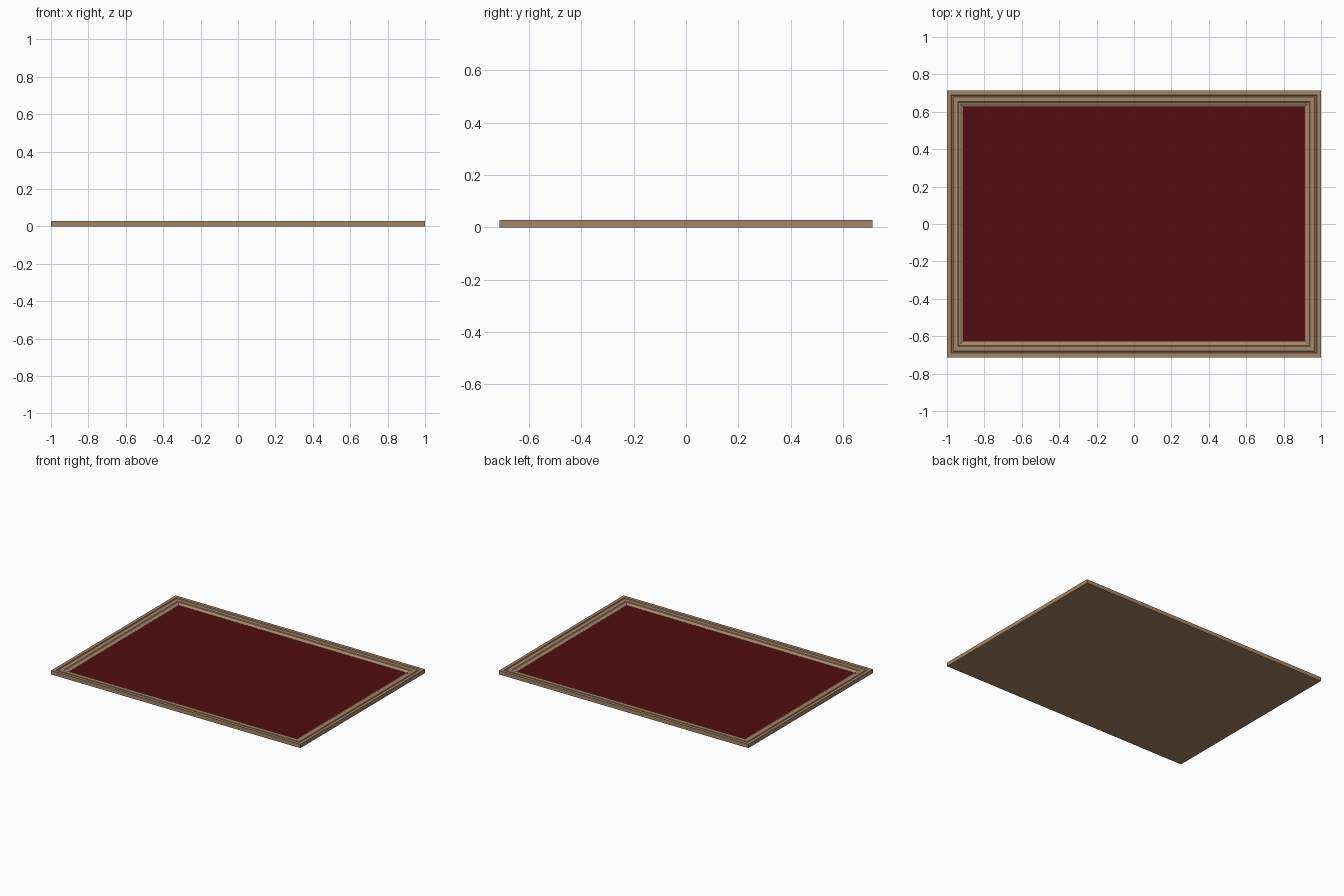
import bpy, bmesh

if "Cube" in bpy.data.objects:
    bpy.data.objects.remove(bpy.data.objects["Cube"], do_unlink=True)

HALF_X, HALF_Y = 1.0, 0.713


def material(name, colour):
    m = bpy.data.materials.new(name)
    m.use_nodes = True
    m.diffuse_color = colour
    m.node_tree.nodes["Principled BSDF"].inputs["Base Color"].default_value = colour
    return m


def rectangle(bm, inset, z):
    x, y = HALF_X - inset, HALF_Y - inset
    return [bm.verts.new((sx * x, sy * y, z))
            for sx, sy in ((-1, -1), (1, -1), (1, 1), (-1, 1))]


def finish(bm, name, mat):
    bmesh.ops.recalc_face_normals(bm, faces=bm.faces)
    mesh = bpy.data.meshes.new(name)
    bm.to_mesh(mesh)
    bm.free()
    mesh.materials.append(mat)
    obj = bpy.data.objects.new(name, mesh)
    bpy.context.collection.objects.link(obj)
    return obj


wood = material("tan wood", (0.38, 0.235, 0.14, 1))
red = material("dark red", (0.085, 0.004, 0.004, 1))

# Mitred moulding: (distance in from the edge, height), outer rim to inner lip
profile = [(0, 0), (0, 0.028), (0.022, 0.028), (0.025, 0.021), (0.031, 0.021),
           (0.034, 0.025), (0.058, 0.025), (0.063, 0.021), (0.069, 0.021),
           (0.085, 0.012), (0.085, 0.004)]
bm = bmesh.new()
loops = [rectangle(bm, d, z) for d, z in profile]
for a, b in zip(loops, loops[1:]):
    for i in range(4):
        j = (i + 1) % 4
        bm.faces.new((a[i], a[j], b[j], b[i]))
# Solid back and the hidden floor under the panel
bm.faces.new(loops[0][::-1])
bm.faces.new(loops[-1])
finish(bm, "frame", wood)

# Panel set inside the frame
bm = bmesh.new()
bmesh.ops.create_cube(bm, size=1)
for v in bm.verts:
    v.co.x *= 2 * (HALF_X - 0.085)
    v.co.y *= 2 * (HALF_Y - 0.085)
    v.co.z = 0.004 if v.co.z < 0 else 0.011
finish(bm, "panel", red)
